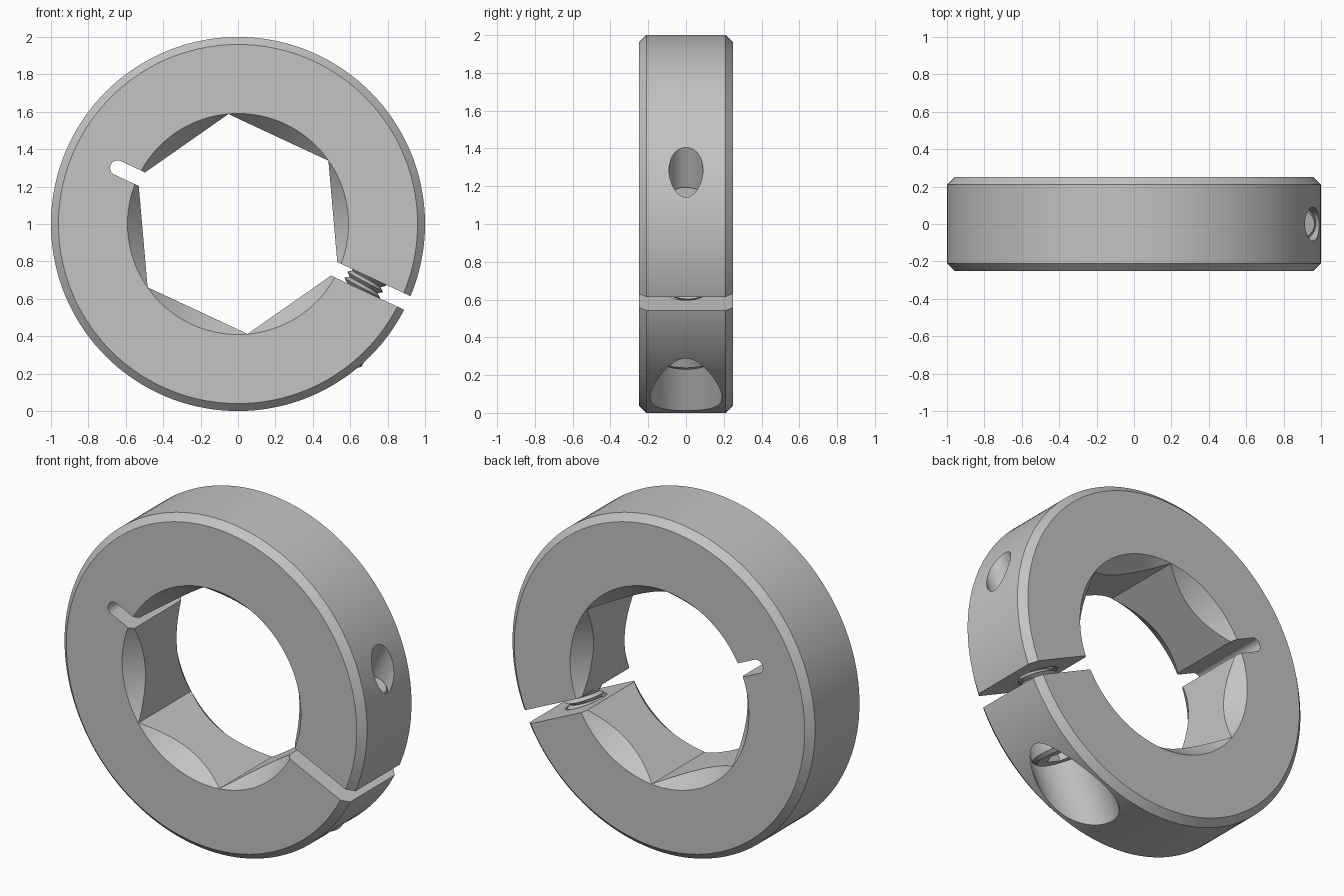
import bpy, bmesh, math
from math import sin, cos, pi, radians
from mathutils import Vector

if "Cube" in bpy.data.objects:
    bpy.data.objects.remove(bpy.data.objects["Cube"])

steel = bpy.data.materials.new("steel_grey")
steel.use_nodes = True
COLOUR = (0.55, 0.55, 0.55, 1)
steel.diffuse_color = COLOUR
steel.node_tree.nodes["Principled BSDF"].inputs["Base Color"].default_value = COLOUR

CENTRE = Vector((0, 0, 1))
SPLIT = radians(-25)          # direction of the clamping gap
U = Vector((cos(SPLIT), 0, sin(SPLIT)))
AXIS = Vector((-sin(SPLIT), 0, cos(SPLIT)))
HALF, BORE, GAP = 0.25, 0.591, 0.04


def on_axis(t):
    """Point on the screw axis, t measured from the middle of the gap."""
    return CENTRE + U * 0.747 + AXIS * t


def finish(bm, name):
    bmesh.ops.recalc_face_normals(bm, faces=bm.faces)
    mesh = bpy.data.meshes.new(name)
    bm.to_mesh(mesh)
    bm.free()
    mesh.materials.append(steel)
    obj = bpy.data.objects.new(name, mesh)
    bpy.context.collection.objects.link(obj)
    return obj


def lathe(name, profile, origin, axis, n=64):
    """Closed solid from (radius, height) pairs around an axis."""
    bm = bmesh.new()
    side = axis.orthogonal().normalized()
    other = axis.cross(side)
    rings = []
    for r, h in profile:
        rings.append([bm.verts.new(origin + axis * h + (side * cos(a) + other * sin(a)) * r)
                      for a in (2 * pi * i / n for i in range(n))])
    for low, high in zip(rings, rings[1:]):
        for i in range(n):
            j = (i + 1) % n
            bm.faces.new((low[i], low[j], high[j], high[i]))
    bm.faces.new(rings[0])
    bm.faces.new(rings[-1])
    return finish(bm, name)


def prism(name, points, start, direction, u, v):
    """Extrude a 2D outline given in the u, v directions."""
    bm = bmesh.new()
    face = bm.faces.new([bm.verts.new(start + u * a + v * b) for a, b in points])
    new = bmesh.ops.extrude_face_region(bm, geom=[face])["geom"]
    bmesh.ops.translate(bm, vec=direction, verts=[g for g in new if isinstance(g, bmesh.types.BMVert)])
    return finish(bm, name)


def hexagon(r):
    return [(r * cos(i * pi / 3), r * sin(i * pi / 3)) for i in range(6)]


def cut(obj, cutters):
    for c in cutters:
        mod = obj.modifiers.new("cut", "BOOLEAN")
        mod.operation, mod.solver, mod.object = "DIFFERENCE", "EXACT", c
    graph = bpy.context.evaluated_depsgraph_get()
    mesh = bpy.data.meshes.new_from_object(obj.evaluated_get(graph))
    obj.modifiers.clear()
    obj.data = mesh
    for c in cutters:
        bpy.data.objects.remove(c)


# Collar body: chamfered disc
Y = Vector((0, 1, 0))
EDGE = HALF - 0.04
collar = lathe("clamp_collar", [(0.96, -HALF), (1, -EDGE), (1, EDGE), (0.96, HALF)], CENTRE, Y, 144)

# Hexagonal bore, its countersinks, the open gap and the rounded relief slot
front = CENTRE - Y * 0.4
through = Y * 0.8
cutters = [prism("bore_cutter", hexagon(0.59), front, through, U, AXIS)]
for s in (-1, 1):
    cutters.append(lathe("countersink_cutter",
                         [(BORE - 0.16, HALF - 0.2), (BORE, HALF), (BORE + 0.08, HALF + 0.1)],
                         CENTRE, Y * s, 144))
cutters.append(prism("gap_cutter", [(0.2, -GAP), (1.2, -GAP), (1.2, GAP), (0.2, GAP)],
                     front, through, U, AXIS))
tip = [(-0.71 - GAP * sin(a), GAP * cos(a)) for a in (pi * i / 16 for i in range(17))]
cutters.append(prism("relief_cutter", [(-0.2, -GAP), (-0.2, GAP)] + tip, front, through, U, AXIS))

# Screw holes: counterbore, clearance hole, tapped hole with a lead-in
cutters.append(lathe("counterbore_cutter", [(0.19, -1.2), (0.19, -0.22)], on_axis(0), AXIS))
cutters.append(lathe("clearance_cutter", [(0.12, -0.3), (0.12, 0)], on_axis(0), AXIS))
cutters.append(lathe("tapped_cutter", [(0.125, 0), (0.125, GAP), (0.09, 0.075), (0.09, 1.2)],
                     on_axis(0), AXIS))
cut(collar, cutters)

# Screw head with hexagonal socket
head = lathe("screw_head", [(0.155, -0.43), (0.175, -0.41), (0.175, -0.22)], on_axis(0), AXIS)
cut(head, [prism("socket_cutter", hexagon(0.1), on_axis(-0.5), AXIS * 0.18, U, Y)])

# Screw shank
shank = lathe("screw_shank", [(0.087, -0.23), (0.087, 0.51), (0.07, 0.53)], on_axis(0), AXIS)

# Helical thread ridge
PITCH, STEPS, START, END = 0.036, 32, -0.2, 0.46
bm = bmesh.new()
valley, crest = [], []
for k in range(int((END - START) / PITCH * STEPS)):
    a = 2 * pi * k / STEPS
    out = U * cos(a) - Y * sin(a)
    h = START + PITCH * k / STEPS
    valley.append(bm.verts.new(on_axis(h) + out * 0.086))
    crest.append(bm.verts.new(on_axis(h + PITCH / 2) + out * 0.11))
for k in range(len(valley) - STEPS - 1):
    m = k + STEPS
    bm.faces.new((valley[k], valley[k + 1], crest[k + 1], crest[k]))
    bm.faces.new((crest[k], crest[k + 1], valley[m + 1], valley[m]))
thread = finish(bm, "screw_thread")

# Smooth round surfaces, keep machined edges sharp
for obj in (collar, head, shank, thread):
    bpy.ops.object.select_all(action="DESELECT")
    obj.select_set(True)
    bpy.context.view_layer.objects.active = obj
    bpy.ops.object.shade_smooth_by_angle(angle=radians(25))
